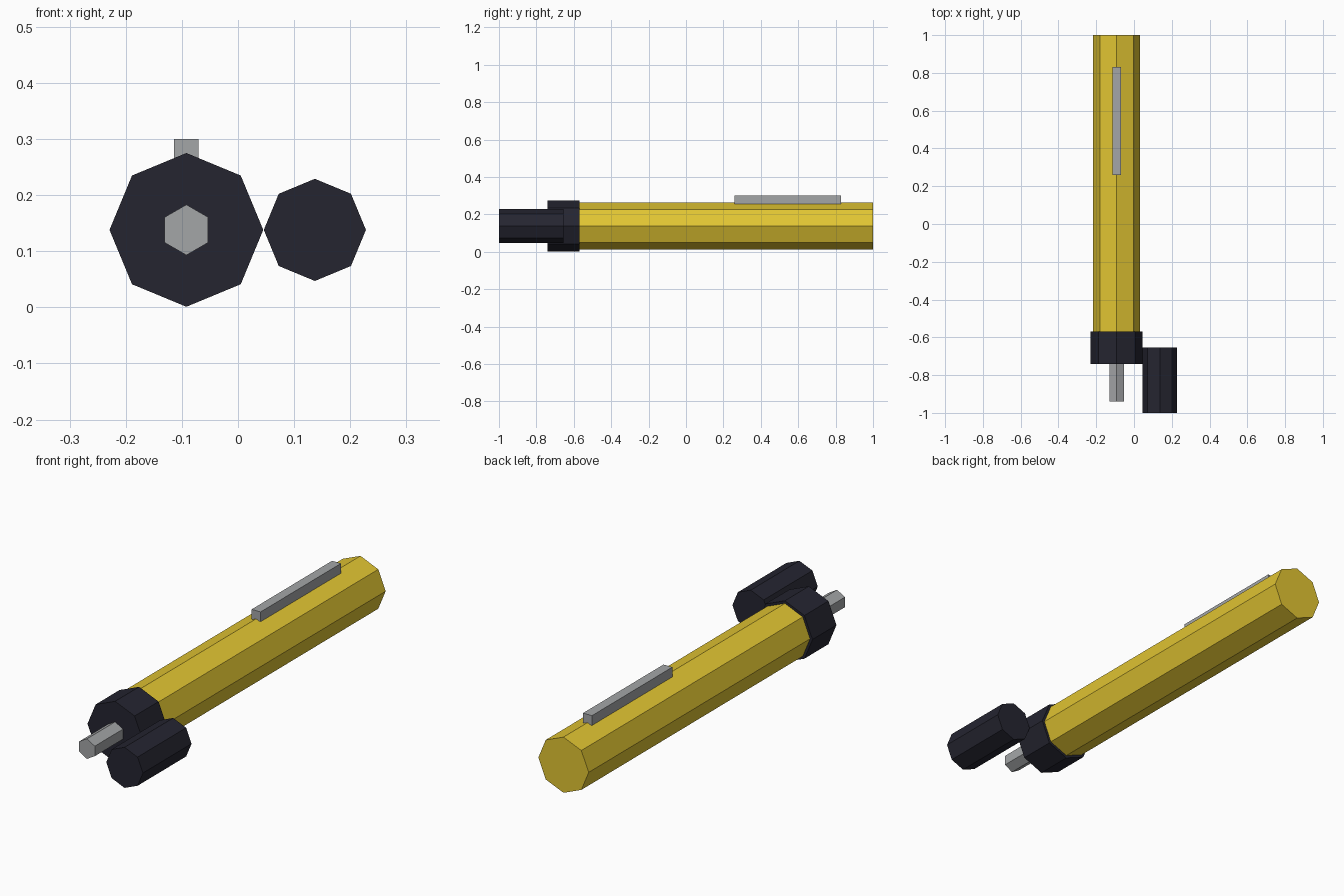
import bpy
import math

cube = bpy.data.objects.get("Cube")
if cube:
    bpy.data.objects.remove(cube, do_unlink=True)


def make_material(name, rgb):
    mat = bpy.data.materials.new(name)
    mat.use_nodes = True
    color = (*rgb, 1.0)
    mat.diffuse_color = color
    mat.node_tree.nodes["Principled BSDF"].inputs["Base Color"].default_value = color
    return mat


yellow = make_material("yellow_plastic", (0.76, 0.56, 0.032))
black = make_material("dark_rubber", (0.018, 0.018, 0.03))
metal = make_material("grey_metal", (0.37, 0.38, 0.39))

AXIS_X, AXIS_Z = -0.092, 0.138


def prism(name, sides, radius, y0, y1, mat, x=AXIS_X):
    """Flat-sided rod lying along y, with a corner pointing up."""
    bpy.ops.mesh.primitive_cylinder_add(
        vertices=sides, radius=radius, depth=y1 - y0,
        location=(x, (y0 + y1) / 2, AXIS_Z), rotation=(math.pi / 2, 0, 0))
    obj = bpy.context.object
    obj.name = name
    obj.data.materials.append(mat)
    return obj


# Barrel, collar and writing tip share one axis
prism("barrel", 8, 0.125, -0.57, 1.0, yellow)
prism("collar", 8, 0.137, -0.74, -0.57, black)
prism("tip", 6, 0.045, -0.94, -0.74, metal)

# Removed cap lying beside the tip
prism("cap", 8, 0.091, -1.0, -0.655, black, x=0.137)

# Clip bar along the top of the barrel
bpy.ops.mesh.primitive_cube_add(size=1, location=(AXIS_X, 0.545, 0.278))
clip = bpy.context.object
clip.name = "clip"
clip.scale = (0.044, 0.57, 0.044)
clip.data.materials.append(metal)
